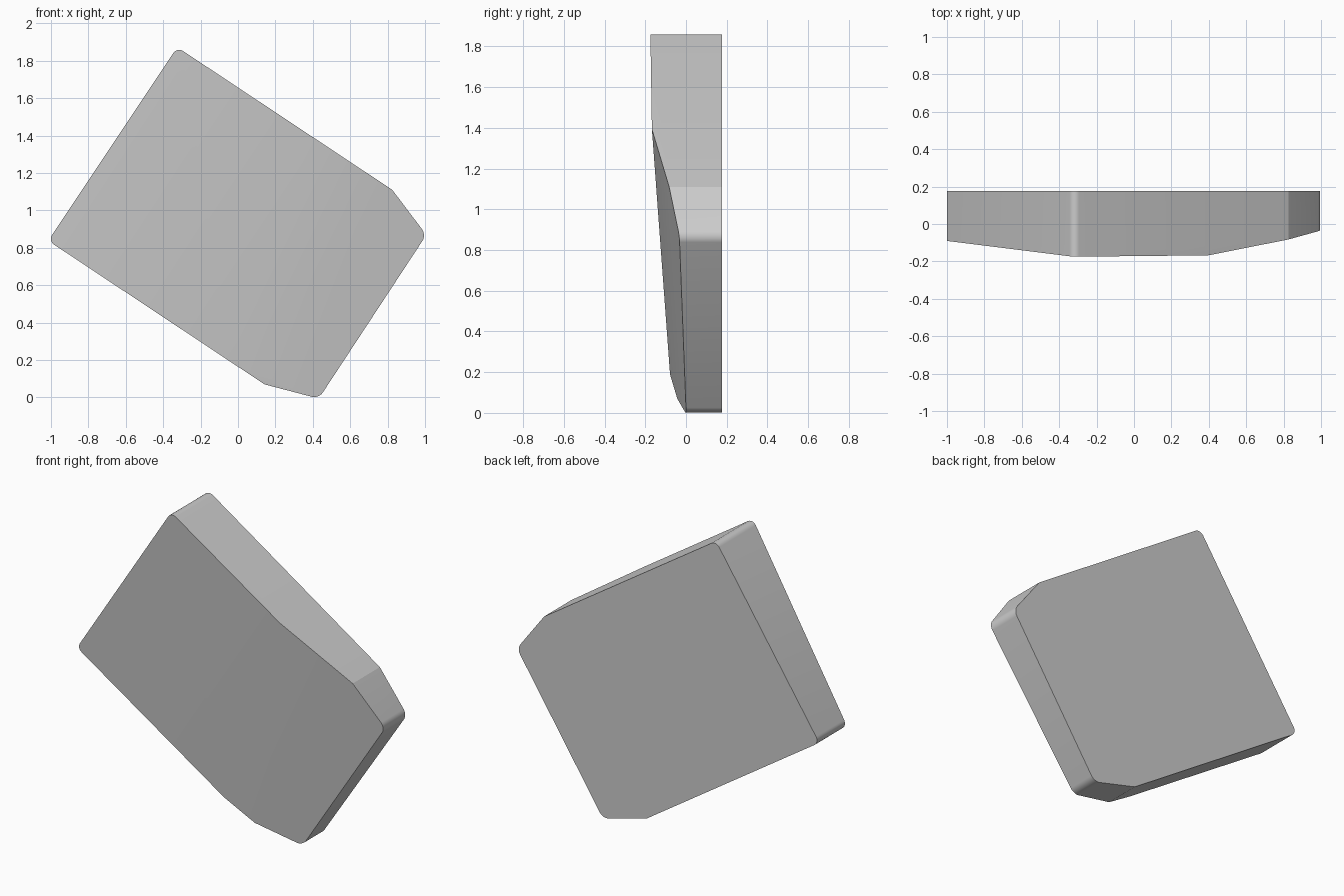
import bpy, bmesh
from mathutils import Vector

if "Cube" in bpy.data.objects:
    bpy.data.objects.remove(bpy.data.objects["Cube"])

# Slab outline in x/z; True marks corners that get rounded
outline = [(-1.015, 0.838, True), (-0.325, 1.873, True), (0.825, 1.11, False),
           (1.007, 0.869, True), (0.432, -0.006, True), (0.142, 0.07, False)]
BACK, FRONT = 0.177, -0.4

bm = bmesh.new()
face = bm.faces.new([bm.verts.new((x, BACK, z)) for x, z, _ in outline])

# Extrude outline towards the front
ext = bmesh.ops.extrude_face_region(bm, geom=[face])["geom"]
bmesh.ops.translate(bm, vec=(0, FRONT - BACK, 0),
                    verts=[v for v in ext if isinstance(v, bmesh.types.BMVert)])
bmesh.ops.recalc_face_normals(bm, faces=bm.faces)

# Round the marked corners
soft = [(x, z) for x, z, r in outline if r]
edges = [e for e in bm.edges
         if abs(e.verts[0].co.y - e.verts[1].co.y) > 0.1
         and any((Vector((e.verts[0].co.x, e.verts[0].co.z)) - Vector(p)).length < 1e-3 for p in soft)]
bmesh.ops.bevel(bm, geom=edges, offset=0.038, offset_type='OFFSET',
                segments=6, profile=0.5, affect='EDGES')

# Cut the two sloping front facets: y = a + b*x + c*z
for a, b, c in [(-0.0677, -0.0312, -0.0627), (-0.0517, 0.1203, -0.1174)]:
    cut = bmesh.ops.bisect_plane(bm, geom=bm.verts[:] + bm.edges[:] + bm.faces[:],
                                 plane_co=(0, a, 0), plane_no=(b, -1, c), clear_outer=True)
    rim = [e for e in cut["geom_cut"] if isinstance(e, bmesh.types.BMEdge)]
    bmesh.ops.contextual_create(bm, geom=rim)
bmesh.ops.recalc_face_normals(bm, faces=bm.faces)

mesh = bpy.data.meshes.new("angled_slab")
bm.to_mesh(mesh)
bm.free()
slab = bpy.data.objects.new("angled_slab", mesh)
bpy.context.collection.objects.link(slab)

# Smooth only the rounded corners
bpy.context.view_layer.objects.active = slab
slab.select_set(True)
bpy.ops.object.shade_smooth_by_angle(angle=0.3)
